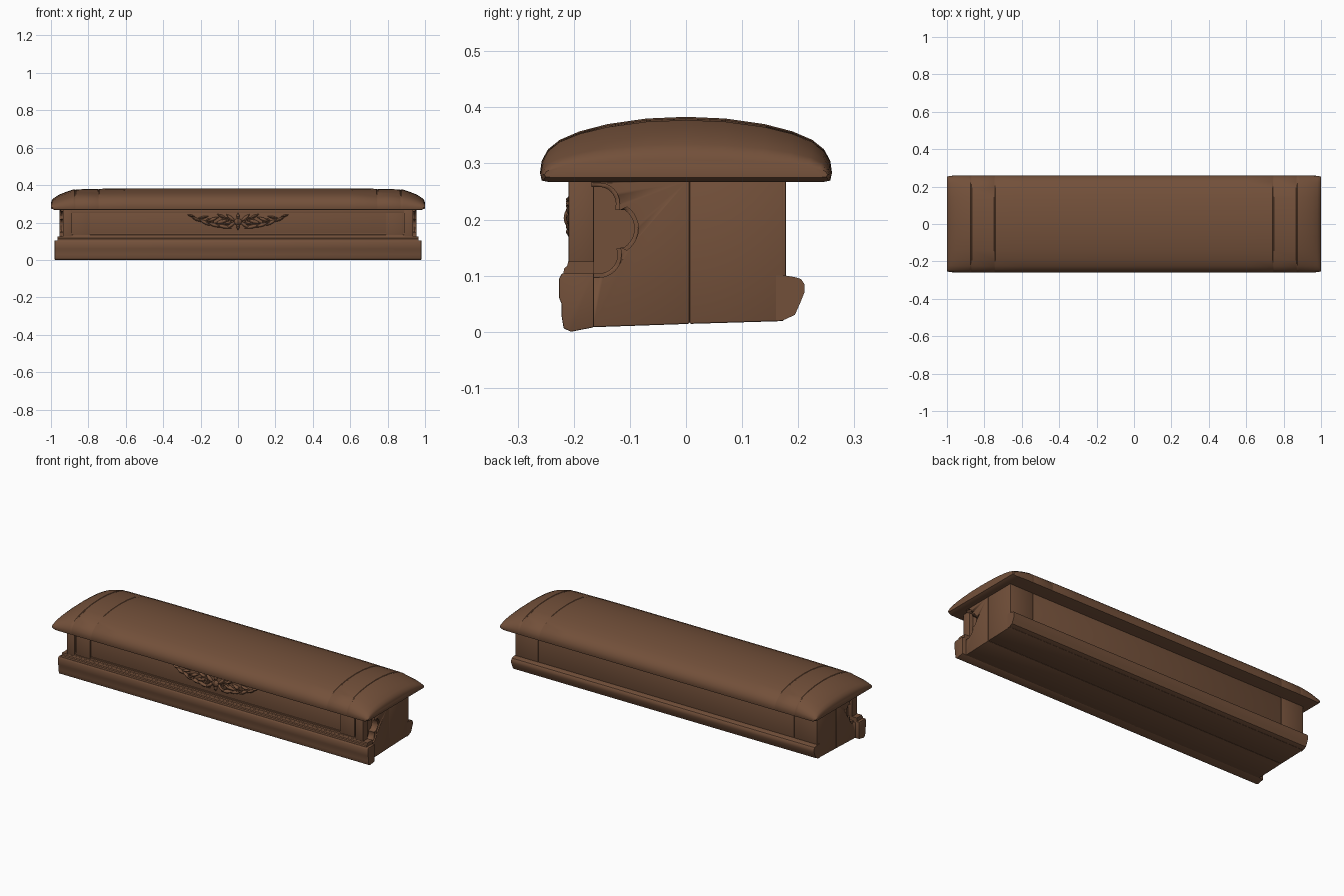
import bpy, bmesh, math
from mathutils import Matrix, Vector

if "Cube" in bpy.data.objects:
    bpy.data.objects.remove(bpy.data.objects["Cube"])

wood = bpy.data.materials.new("brown_wood")
wood.diffuse_color = (0.17, 0.08, 0.042, 1)
wood.use_nodes = True
wood.node_tree.nodes["Principled BSDF"].inputs["Base Color"].default_value = wood.diffuse_color


def finish(name, bm, bevel=0.0, smooth=True):
    bmesh.ops.recalc_face_normals(bm, faces=bm.faces)
    mesh = bpy.data.meshes.new(name)
    bm.to_mesh(mesh)
    bm.free()
    ob = bpy.data.objects.new(name, mesh)
    bpy.context.collection.objects.link(ob)
    mesh.materials.append(wood)
    bpy.ops.object.select_all(action='DESELECT')
    ob.select_set(True)
    bpy.context.view_layer.objects.active = ob
    if bevel:
        m = ob.modifiers.new("soft_edges", 'BEVEL')
        m.width, m.segments = bevel, 2
        bpy.ops.object.modifier_apply(modifier=m.name)
    if smooth:
        bpy.ops.object.shade_smooth_by_angle(angle=math.radians(35))
    return ob


def prism(name, profile, x0, x1, bevel=0.0):
    """Extrude a y-z outline from x0 to x1."""
    bm = bmesh.new()
    f = bm.faces.new([bm.verts.new((x0, y, z)) for y, z in profile])
    new = bmesh.ops.extrude_face_region(bm, geom=[f])["geom"]
    bmesh.ops.translate(bm, vec=(x1 - x0, 0, 0),
                        verts=[v for v in new if isinstance(v, bmesh.types.BMVert)])
    return finish(name, bm, bevel)


def box(name, x0, x1, y0, y1, z0, z1, bevel=0.002):
    return prism(name, [(y0, z0), (y1, z0), (y1, z1), (y0, z1)], x0, x1, bevel)


def cut(ob, cutter):
    m = ob.modifiers.new("cut", 'BOOLEAN')
    m.operation, m.object, m.solver = 'DIFFERENCE', cutter, 'EXACT'
    bpy.context.view_layer.objects.active = ob
    bpy.ops.object.modifier_apply(modifier=m.name)
    bpy.data.objects.remove(cutter)


# Domed lid: one cross-section lofted along x, shrinking at the rounded ends
half = [(0.245, 0.267), (0.257, 0.270), (0.26, 0.285), (0.257, 0.305), (0.246, 0.325),
        (0.225, 0.342), (0.19, 0.357), (0.14, 0.370), (0.07, 0.380)]
section = half + [(0, 0.383)] + [(-y, z) for y, z in reversed(half)]
ends = [(0.6, 1, 1), (0.741, .975, 1), (0.743, .955, .998), (0.747, .955, .998), (0.749, .97, 1),
        (0.866, .95, 1), (0.868, .93, .998), (0.872, .93, .998), (0.874, .95, 1),
        (0.885, .93, 1), (0.92, .83, 1), (0.955, .71, .997), (0.98, .58, .99),
        (0.994, .43, .98), (1.0, .27, .97)]
stations = [(-x, s, w) for x, s, w in reversed(ends)] + ends
bm = bmesh.new()
rings = []
for x, s, w in stations:
    lift = max(0, abs(x) - 0.98) * 0.4
    rings.append([bm.verts.new((x, y * w, 0.267 + lift + (z - 0.267) * s)) for y, z in section])
for a, b in zip(rings, rings[1:]):
    for i in range(len(section)):
        j = (i + 1) % len(section)
        bm.faces.new((a[i], a[j], b[j], b[i]))
bm.faces.new(rings[0])
bm.faces.new(rings[-1])
finish("lid", bm)

# Body in two halves; the bevels leave the seam seen on the ends and underside
front_body = prism("front_body", [(-0.168, 0.008), (0.006, 0.014), (0.006, 0.272), (-0.168, 0.272)],
                   -0.955, 0.955, 0.003)
prism("back_body", [(0.006, 0.014), (0.174, 0.019), (0.174, 0.272), (0.006, 0.272)],
      -0.955, 0.955, 0.003)


def lobes(grow):
    """Half quatrefoil outline made from three arcs."""
    pts = [(-0.2, 0.102 - grow)]
    for y, z, r, a0, a1 in [(-0.155, 0.137, 0.033, -90, 20), (-0.132, 0.184, 0.040, -55, 55),
                            (-0.155, 0.228, 0.030, -20, 90)]:
        for i in range(11):
            a = math.radians(a0 + (a1 - a0) * i / 10)
            pts.append((y + (r + grow) * math.cos(a), z + (r + grow) * math.sin(a)))
    return pts + [(-0.2, 0.258 + grow)]


# Stepped quatrefoil niche in each end
for s in (-1, 1):
    for grow, depth in ((0.007, 0.008), (0.0, 0.045)):
        cut(front_body, prism("niche_cutter", lobes(grow), s * (0.955 - depth), s * 1.0))

# Front plinth and back rail
prism("front_plinth", [(-0.164, 0.008), (-0.205, 0.0), (-0.218, 0.006), (-0.222, 0.03),
                       (-0.222, 0.05), (-0.226, 0.06), (-0.226, 0.095), (-0.221, 0.104),
                       (-0.164, 0.104)], -0.98, 0.98, 0.002)
prism("plinth_moulding", [(-0.164, 0.102), (-0.219, 0.102), (-0.217, 0.113), (-0.212, 0.117),
                          (-0.210, 0.125), (-0.164, 0.125)], -0.965, 0.965)
prism("back_rail", [(0.16, 0.019), (0.172, 0.02), (0.194, 0.03), (0.203, 0.05), (0.211, 0.07),
                    (0.211, 0.085), (0.205, 0.094), (0.195, 0.097), (0.178, 0.1), (0.16, 0.1)],
      -0.957, 0.957)

# Front: sunken panel framed by rails and stepped end pilasters
box("front_panel", -0.93, 0.93, -0.199, -0.164, 0.12, 0.272)
box("panel_top_rail", -0.89, 0.89, -0.207, -0.164, 0.25, 0.271)
prism("panel_bottom_rail", [(-0.19, 0.12), (-0.210, 0.12), (-0.208, 0.132), (-0.203, 0.136),
                            (-0.203, 0.143), (-0.19, 0.147)], -0.89, 0.89)
for s, side in ((-1, "left"), (1, "right")):
    box(side + "_panel_stile", *sorted((s * 0.79, s * 0.882)), -0.206, -0.164, 0.12, 0.271)
    box(side + "_front_post", *sorted((s * 0.888, s * 0.935)), -0.209, -0.164, 0.12, 0.271)
    box(side + "_back_post", *sorted((s * 0.81, s * 0.954)), 0.16, 0.178, 0.09, 0.271)
box("back_panel", -0.806, 0.806, 0.16, 0.177, 0.09, 0.271)

# Carved ornament: leaves sweeping out and up from a central boss
bm = bmesh.new()


def leaf(x, z, length, width, angle, y=-0.2, thick=0.014):
    m = (Matrix.Translation((x, y, z)) @ Matrix.Rotation(-math.radians(angle), 4, 'Y')
         @ Matrix.Diagonal((length, thick, width, 1)))
    verts = bmesh.ops.create_uvsphere(bm, u_segments=12, v_segments=8, radius=1, matrix=m)["verts"]
    axis = m.to_3x3() @ Vector((1, 0, 0))
    for v in verts:   # pinch toward both tips
        t = min(1, abs((v.co - Vector((x, y, z))).dot(axis)) / axis.length_squared)
        c = Vector((x, y, z)) + axis * ((v.co - Vector((x, y, z))).dot(axis) / axis.length_squared)
        v.co = c + (v.co - c) * (1 - 0.45 * t)


leaf(0, 0.203, 0.024, 0.022, 0, thick=0.018)
leaf(0, 0.178, 0.018, 0.009, 90)
leaf(0, 0.233, 0.018, 0.009, 90)
leaves = [(0.036, 0.187, 0.034, 0.010, -35), (0.038, 0.224, 0.032, 0.010, 40),
          (0.075, 0.178, 0.042, 0.010, 12), (0.085, 0.205, 0.040, 0.011, -15),
          (0.085, 0.232, 0.030, 0.008, 25), (0.13, 0.188, 0.040, 0.010, 20),
          (0.135, 0.217, 0.035, 0.009, -20), (0.178, 0.201, 0.036, 0.009, 28),
          (0.185, 0.228, 0.028, 0.007, -10), (0.222, 0.217, 0.032, 0.008, 25),
          (0.25, 0.236, 0.022, 0.006, 15)]
for x, z, l, w, a in leaves:
    leaf(x, z, l, w, a)
    leaf(-x, z, l, w, 180 - a)
finish("carved_ornament", bm)


# Scroll stems running through the leaves
def scroll(name, s, cx, cz, r0, turns, flip):
    cu = bpy.data.curves.new(name, 'CURVE')
    cu.dimensions, cu.bevel_depth, cu.bevel_resolution = '3D', 0.004, 2
    sp = cu.splines.new('POLY')
    n = 30
    sp.points.add(n - 1)
    for i, p in enumerate(sp.points):
        t = i / (n - 1)
        a, r = math.tau * turns * t, r0 * (1 - 0.8 * t)
        p.co = (s * (cx + 1.4 * r * math.cos(a)), -0.206, cz + flip * r * math.sin(a), 1)
    cu.use_fill_caps = True
    cu.materials.append(wood)
    bpy.context.collection.objects.link(bpy.data.objects.new(name, cu))


for s, side in ((-1, "left"), (1, "right")):
    scroll(side + "_inner_scroll", s, 0.06, 0.204, 0.022, 1.5, 1)
    scroll(side + "_outer_scroll", s, 0.155, 0.206, 0.02, 1.5, -1)
